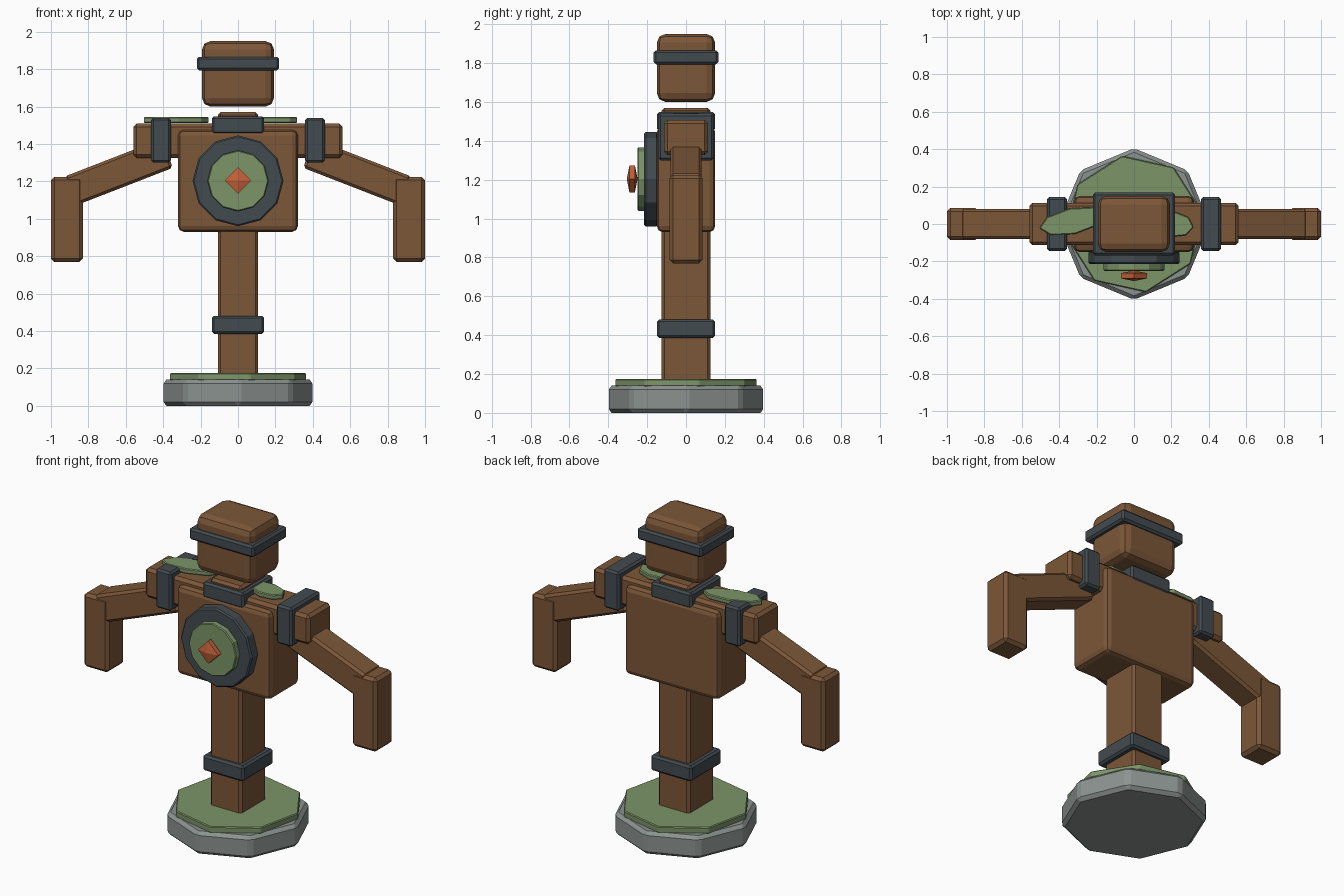
import bpy, math

if "Cube" in bpy.data.objects:
    bpy.data.objects.remove(bpy.data.objects["Cube"])


def material(name, rgb):
    m = bpy.data.materials.new(name)
    m.diffuse_color = (*rgb, 1)
    m.use_nodes = True
    m.node_tree.nodes["Principled BSDF"].inputs["Base Color"].default_value = m.diffuse_color
    return m


WOOD = material("wood", (0.20, 0.095, 0.04))
IRON = material("iron", (0.055, 0.07, 0.08))
MOSS = material("moss", (0.20, 0.30, 0.14))
STONE = material("stone", (0.26, 0.29, 0.28))
EMBER = material("ember", (0.55, 0.12, 0.04))


def finish(name, mat, bevel, segments=1):
    ob = bpy.context.object
    ob.name = name
    ob.data.materials.append(mat)
    if bevel:
        mod = ob.modifiers.new("bevel", 'BEVEL')
        mod.width = bevel
        mod.segments = segments
        mod.limit_method = 'ANGLE'
        mod.angle_limit = math.radians(35)
    return ob


def box(name, mat, centre, size, bevel=0.012, segments=1, tilt=0):
    bpy.ops.mesh.primitive_cube_add(size=1, location=centre, rotation=(0, tilt, 0))
    bpy.context.object.scale = size
    bpy.ops.object.transform_apply(location=False, rotation=False, scale=True)
    return finish(name, mat, bevel, segments)


def disc(name, mat, sides, centre, size, rot=(0, 0, 0), turn=0, bevel=0.005):
    # turn spins the polygon before it is scaled; rot places it afterwards
    bpy.ops.mesh.primitive_cylinder_add(vertices=sides, radius=1, depth=1, rotation=(0, 0, turn))
    ob = bpy.context.object
    bpy.ops.object.transform_apply(location=False, rotation=True, scale=False)
    ob.scale = size
    bpy.ops.object.transform_apply(location=False, rotation=False, scale=True)
    ob.rotation_euler = rot
    ob.location = centre
    return finish(name, mat, bevel)


# Stone base and its moss cover
disc("base", STONE, 8, (0, 0, 0.07), (0.405, 0.405, 0.14), bevel=0.02)
disc("base_moss", MOSS, 8, (0, 0, 0.155), (0.37, 0.37, 0.04), turn=math.radians(10))

# Post running from base to neck, with two iron bands
box("post", WOOD, (0, 0, 0.855), (0.215, 0.25, 1.43), 0.015)
for name, z in (("post_band", 0.433), ("neck_band", 1.5)):
    box(name, IRON, (0, 0, z), (0.28, 0.30, 0.096))

# Torso, crossbar and head
box("torso", WOOD, (0, 0, 1.203), (0.64, 0.30, 0.545), 0.03, 2)
box("crossbar", WOOD, (0, 0, 1.417), (1.12, 0.226, 0.182), 0.018)
box("head", WOOD, (0, 0, 1.775), (0.385, 0.30, 0.35), 0.045, 2)
box("head_band", IRON, (0, 0, 1.83), (0.44, 0.335, 0.072))

# Arms and shoulder bands on both sides
x0, z0, x1, z1 = 0.378, 1.35, 0.898, 1.148
length = math.hypot(x1 - x0, z1 - z0)
slope = math.atan2(z0 - z1, x1 - x0)
for side, s in (("left", -1), ("right", 1)):
    box(side + "_shoulder_band", IRON, (s * 0.412, 0, 1.42), (0.106, 0.288, 0.24))
    box(side + "_upper_arm", WOOD, (s * (x0 + x1) / 2, 0, (z0 + z1) / 2),
        (length, 0.162, 0.166), 0.015, tilt=s * slope)
    box(side + "_forearm", WOOD, (s * 0.915, 0, 0.997), (0.17, 0.17, 0.455), 0.018)

# Moss patches on the shoulders
disc("left_shoulder_moss", MOSS, 8, (-0.33, 0.015, 1.528), (0.18, 0.07, 0.03),
     rot=(0, 0, math.radians(12)))
disc("right_shoulder_moss", MOSS, 8, (0.2, 0, 1.528), (0.12, 0.07, 0.03),
     rot=(0, 0, math.radians(-8)))

# Round chest target with a gem in the middle
FRONT = (math.radians(90), 0, 0)
disc("chest_disc", IRON, 12, (0, -0.18, 1.203), (0.243, 0.243, 0.07), FRONT, bevel=0.008)
disc("chest_inlay", MOSS, 12, (0, -0.23, 1.203), (0.163, 0.163, 0.04), FRONT)
bpy.ops.mesh.primitive_uv_sphere_add(segments=4, ring_count=2, radius=1,
                                     location=(0, -0.277, 1.204), rotation=FRONT)
bpy.context.object.scale = (0.081, 0.081, 0.028)
finish("chest_gem", EMBER, 0)
